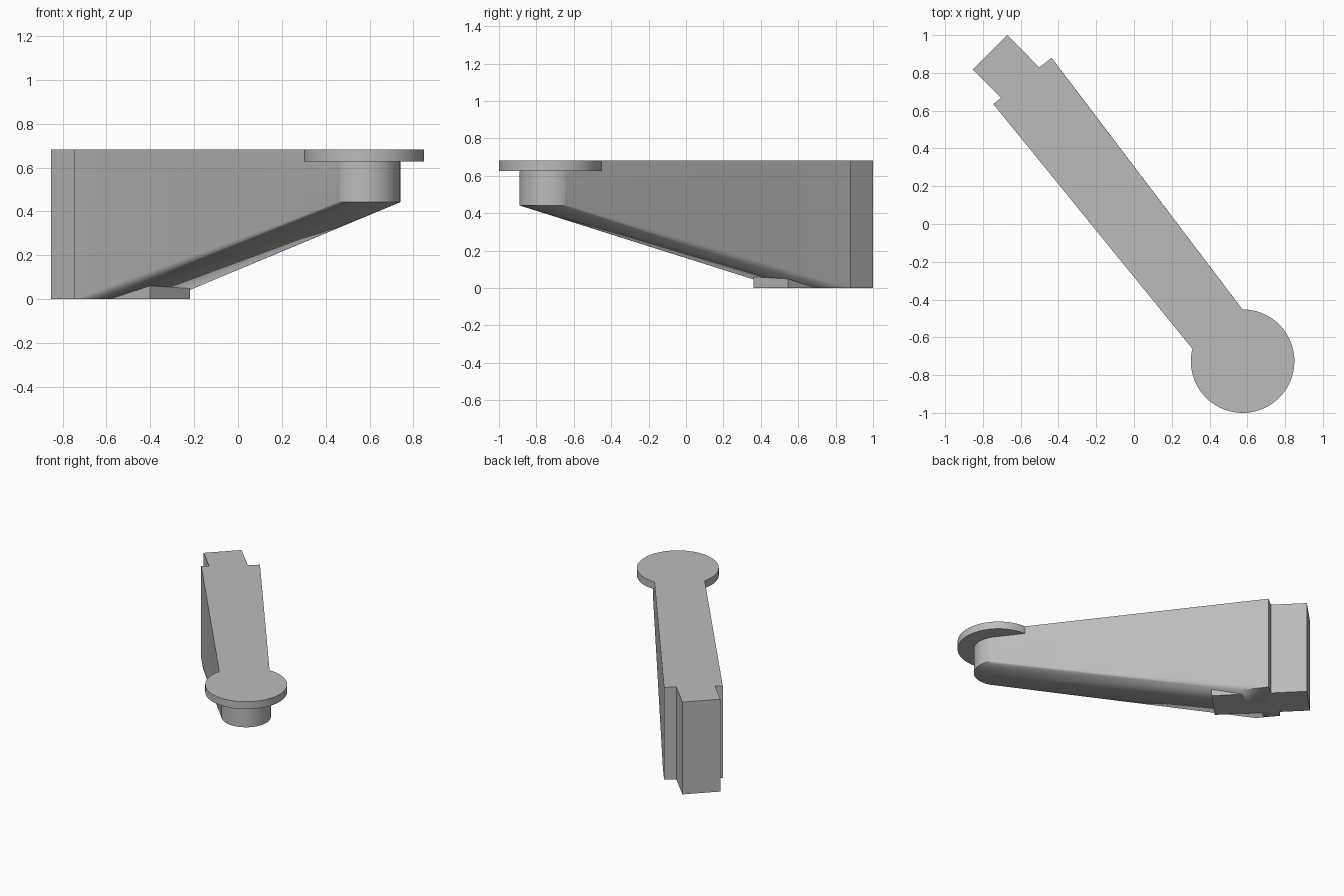
import bpy, bmesh, math
from mathutils import Vector

cube = bpy.data.objects.get("Cube")
if cube:
    bpy.data.objects.remove(cube, do_unlink=True)

TOP = 0.682            # shared flat top
PIVOT = Vector((0.575, -0.726))

grey = bpy.data.materials.new("plain_grey")
grey.use_nodes = True
COLOUR = (0.5, 0.5, 0.5, 1)
grey.diffuse_color = COLOUR
grey.node_tree.nodes["Principled BSDF"].inputs["Base Color"].default_value = COLOUR


def finish(name, bm):
    bmesh.ops.recalc_face_normals(bm, faces=bm.faces[:])
    mesh = bpy.data.meshes.new(name)
    bm.to_mesh(mesh)
    bm.free()
    mesh.materials.append(grey)
    obj = bpy.data.objects.new(name, mesh)
    bpy.context.collection.objects.link(obj)
    bpy.ops.object.select_all(action='DESELECT')
    obj.select_set(True)
    bpy.context.view_layer.objects.active = obj
    bpy.ops.object.shade_smooth_by_angle(angle=math.radians(25))
    return obj


def circle(radius, count):
    return [(PIVOT.x + radius * math.cos(math.tau * i / count),
             PIVOT.y + radius * math.sin(math.tau * i / count)) for i in range(count)]


def prism(name, outline, z0, z1):
    bm = bmesh.new()
    face = bm.faces.new([bm.verts.new((x, y, z0)) for x, y in outline])
    up = bmesh.ops.extrude_face_region(bm, geom=[face])["geom"]
    for v in up:
        if isinstance(v, bmesh.types.BMVert):
            v.co.z = z1
    return finish(name, bm)


# Tapered arm: hull from the round nose to the upright rear end and its foot
rear = [(-0.745, 0.635), (-0.437, 0.88)]
foot = [(-0.64, 0.507), (-0.32, 0.727)]
bm = bmesh.new()
for z in (0.442, TOP):
    for x, y in circle(0.165, 96):
        bm.verts.new((x, y, z))
for x, y in rear:
    bm.verts.new((x, y, 0))
    bm.verts.new((x, y, TOP))
for x, y in foot:
    bm.verts.new((x, y, 0))
hull = bmesh.ops.convex_hull(bm, input=bm.verts[:])
loose = [v for v in bm.verts if not v.link_faces]
bmesh.ops.delete(bm, geom=loose, context='VERTS')
bmesh.ops.dissolve_limit(bm, angle_limit=math.radians(0.5),
                         verts=bm.verts[:], edges=bm.edges[:])
finish("tapered_arm", bm)

# Round cap on the nose
prism("round_cap", circle(0.274, 96), 0.627, TOP)

# Diagonal mounting bar through the rear end
prism("mounting_bar", [(-0.853, 0.818), (-0.402, 0.362), (-0.22, 0.546), (-0.671, 1.0)], 0, TOP)
